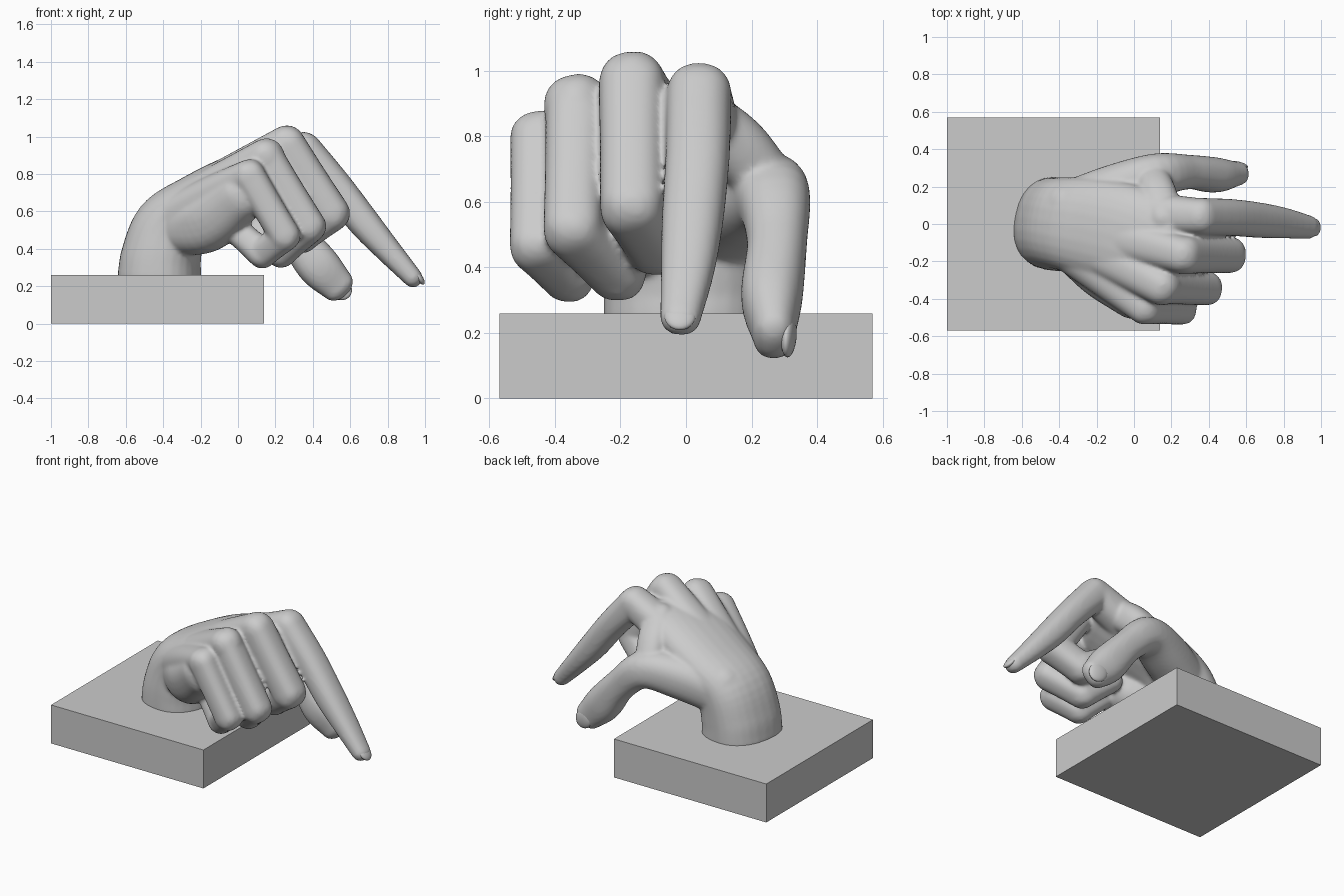
import bpy, bmesh
from math import sin, cos, pi
from mathutils import Vector, Matrix

cube = bpy.data.objects.get("Cube")
if cube:
    bpy.data.objects.remove(cube, do_unlink=True)

grey = bpy.data.materials.new("plain grey")
grey.use_nodes = True
GREY = (0.6, 0.6, 0.6, 1)
grey.diffuse_color = GREY
grey.node_tree.nodes["Principled BSDF"].inputs["Base Color"].default_value = GREY


def finish(bm, name):
    bmesh.ops.recalc_face_normals(bm, faces=bm.faces)
    mesh = bpy.data.meshes.new(name)
    bm.to_mesh(mesh)
    bm.free()
    mesh.materials.append(grey)
    obj = bpy.data.objects.new(name, mesh)
    bpy.context.collection.objects.link(obj)
    return obj


def spow(v, e):
    return (abs(v) ** e) * (1 if v >= 0 else -1)


def tube(bm, points, side, sides=28, square=0.85):
    """Round-ended limb through points of (x, y, z, half width, half depth)."""
    pts = [Vector(p) for p in (tuple(q) if len(q) == 5 else (*q, q[3]) for q in points)]
    ext = [2 * pts[0] - pts[1]] + pts + [2 * pts[-1] - pts[-2]]
    fine = []
    for a, b, c, d in zip(ext, ext[1:], ext[2:], ext[3:]):
        for k in range(6):
            t = k / 6
            fine.append(0.5 * (2 * b + (c - a) * t + (2 * a - 5 * b + 4 * c - d) * t ** 2
                               + (3 * b - a - 3 * c + d) * t ** 3))
    fine.append(pts[-1])
    frames = []
    for i, p in enumerate(fine):
        axis = (Vector(fine[min(i + 1, len(fine) - 1)][:3]) - Vector(fine[max(i - 1, 0)][:3])).normalized()
        s = Vector(side)
        s = (s - axis * s.dot(axis)).normalized()
        frames.append((Vector(p[:3]), axis, s, axis.cross(s), p[3], p[4]))
    # Domed ends
    rows = []
    steps = [k * pi / 12 for k in range(1, 6)]

    def dome(frame, direction):
        c, axis, s, u, w, h = frame
        return [(c + axis * direction * sin(a) * min(w, h), axis, s, u, w * cos(a), h * cos(a)) for a in steps]

    rows = dome(frames[0], -1)[::-1] + frames + dome(frames[-1], 1)
    rings = []
    for c, _, s, u, w, h in rows:
        rings.append([bm.verts.new(c + s * w * spow(cos(2 * pi * k / sides), square)
                                   + u * h * spow(sin(2 * pi * k / sides), square)) for k in range(sides)])
    for r, q in zip(rings, rings[1:]):
        for k in range(sides):
            n = (k + 1) % sides
            bm.faces.new((r[k], r[n], q[n], q[k]))
    bm.faces.new(rings[0][::-1])
    bm.faces.new(rings[-1])


# Plinth
bm = bmesh.new()
bmesh.ops.create_cube(bm, size=1, matrix=Matrix.Translation((-0.43, 0, 0.13)) @ Matrix.Diagonal((1.14, 1.14, 0.26, 1)))
finish(bm, "plinth")

hand = bmesh.new()
Y = (0, 1, 0)

# Wrist and palm
tube(hand, [(-0.42, 0, 0.25, 0.25, 0.22), (-0.41, 0, 0.36, 0.25, 0.21), (-0.36, 0, 0.52, 0.25, 0.19),
            (-0.22, -0.02, 0.64, 0.27, 0.16), (-0.02, -0.07, 0.75, 0.28, 0.15),
            (0.14, -0.15, 0.84, 0.26, 0.11)], (0.2, 1, 0.08))

# Heel of the palm, on the little finger side
tube(hand, [(-0.36, -0.1, 0.5, 0.13), (-0.17, -0.23, 0.54, 0.16), (0.01, -0.37, 0.68, 0.14)], Y)

# Curled fingers: knuckle, middle joint, end joint, tip, half width
curled = [
    [(0.26, -0.165, 0.955), (0.5, -0.165, 0.59), (0.34, -0.09, 0.47), (0.16, -0.06, 0.58), 0.1],
    [(0.15, -0.335, 0.89), (0.38, -0.345, 0.52), (0.23, -0.21, 0.385), (0.06, -0.16, 0.52), 0.092],
    [(0.06, -0.45, 0.79), (0.25, -0.455, 0.47), (0.13, -0.36, 0.375), (0.0, -0.3, 0.49), 0.085],
]
for *joints, r in curled:
    for i, (a, b) in enumerate(zip(joints, joints[1:])):
        ra, rb = r * (1.02 - 0.04 * i), r * (0.98 - 0.06 * i)
        mid = (Vector(a) + Vector(b)) / 2
        tube(hand, [(*a, ra), (*mid, (ra + rb) * 0.49), (*b, rb)], Y, square=0.8)

# Pointing finger
tube(hand, [(0.35, 0.04, 0.925, 0.1), (0.52, 0.035, 0.735, 0.098, 0.09), (0.67, 0.02, 0.545, 0.094, 0.085),
            (0.8, 0.005, 0.395, 0.082, 0.07), (0.935, -0.017, 0.245, 0.062, 0.052)], Y)

# Back of the hand, one ridge per finger
ridges = [((-0.34, 0.08, 0.57), (0.35, 0.04, 0.925), 0.098),
          ((-0.34, 0.0, 0.58), (0.26, -0.165, 0.96), 0.1),
          ((-0.34, -0.06, 0.57), (0.15, -0.335, 0.89), 0.1),
          ((-0.34, -0.1, 0.54), (0.06, -0.45, 0.79), 0.088)]
for a, b, r in ridges:
    mid = Vector(a).lerp(Vector(b), 0.5) + Vector((0, 0, 0.005))
    tube(hand, [(*a, 0.15), (*mid, 0.12), (*b, r)], Y)

# Thumb and the web beside it
tube(hand, [(-0.34, 0.09, 0.52, 0.14), (-0.1, 0.18, 0.6, 0.14), (0.12, 0.26, 0.62, 0.118),
            (0.29, 0.278, 0.48, 0.092, 0.1), (0.43, 0.262, 0.31, 0.094, 0.115),
            (0.535, 0.268, 0.2, 0.066, 0.092)], Y)
tube(hand, [(0.17, 0.03, 0.86, 0.1), (0.13, 0.15, 0.77, 0.1), (0.1, 0.24, 0.67, 0.09)], (1, 0, 0))

# Blend everything into one skin
skin = finish(hand, "hand")
bpy.ops.object.select_all(action='DESELECT')
bpy.context.view_layer.objects.active = skin
skin.select_set(True)
remesh = skin.modifiers.new("blend", 'REMESH')
remesh.mode = 'VOXEL'
remesh.voxel_size = 0.011
remesh.use_smooth_shade = True
soften = skin.modifiers.new("soften", 'SMOOTH')
soften.factor = 0.5
soften.iterations = 9
for m in ("blend", "soften"):
    bpy.ops.object.modifier_apply(modifier=m)
for p in skin.data.polygons:
    p.use_smooth = True


# Nails
def nail(name, centre, normal, along, size):
    n = Vector(normal).normalized()
    a = Vector(along)
    a = (a - n * a.dot(n)).normalized()
    turn = Matrix((a, n.cross(a), n)).transposed().to_4x4()
    bm = bmesh.new()
    bmesh.ops.create_uvsphere(bm, u_segments=24, v_segments=12, radius=1,
                              matrix=Matrix.Translation(centre) @ turn @ Matrix.Diagonal((*size, 1)))
    for f in bm.faces:
        f.smooth = True
    finish(bm, name)


nail("index_nail", (0.963, -0.018, 0.252), (0.8, 0, 0.6), (0.62, -0.08, -0.78), (0.052, 0.048, 0.02))
nail("thumb_nail", (0.545, 0.314, 0.19), (0.15, 1, -0.05), (0.7, 0, -0.7), (0.07, 0.06, 0.022))
